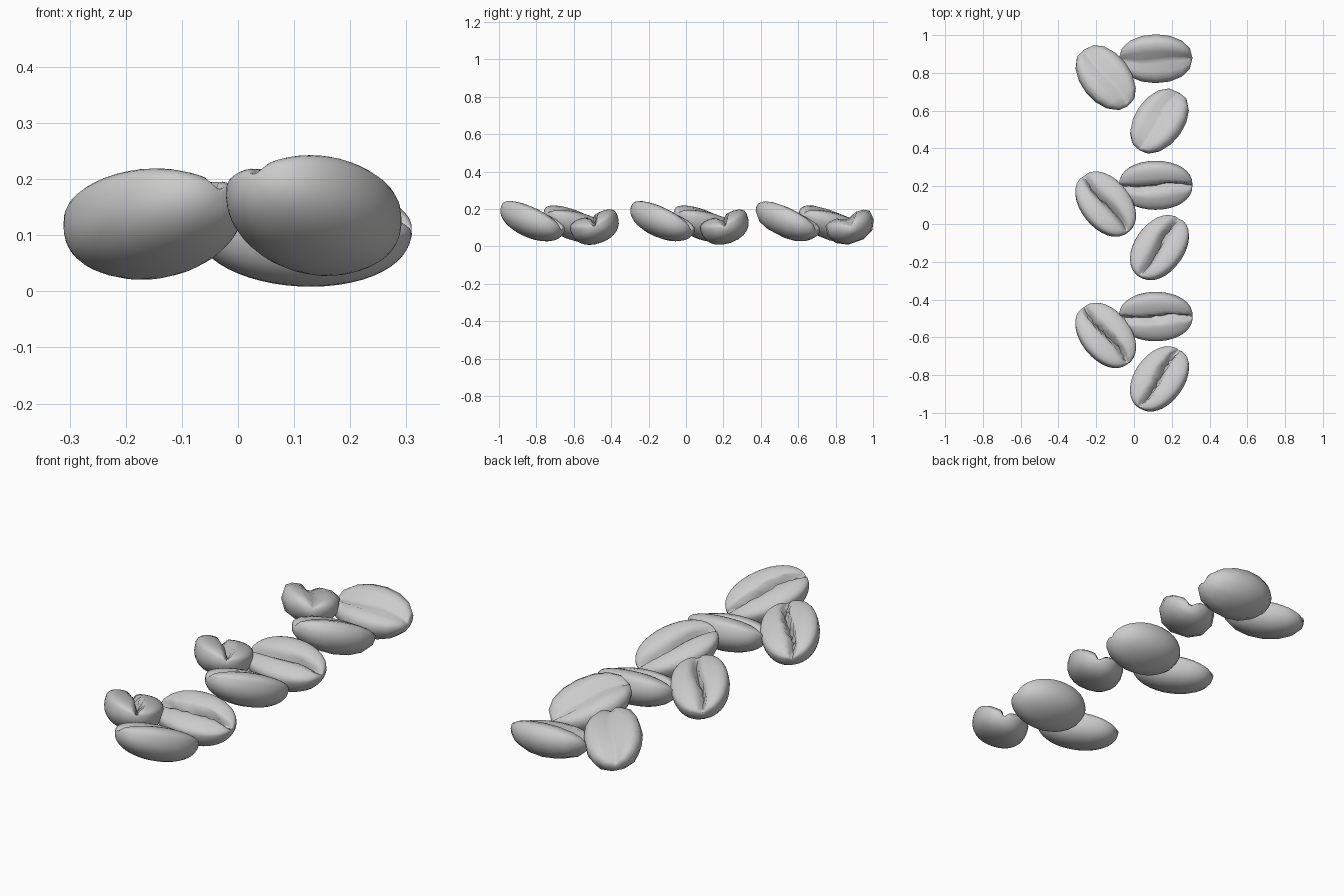
import bpy, bmesh, math, random
from mathutils import Vector, Matrix

cube = bpy.data.objects.get("Cube")
if cube:
    bpy.data.objects.remove(cube, do_unlink=True)

random.seed(4)

bean_grey = bpy.data.materials.new("bean_grey")
bean_grey.use_nodes = True
grey = (0.6, 0.6, 0.6, 1)
bean_grey.diffuse_color = grey
bean_grey.node_tree.nodes["Principled BSDF"].inputs["Base Color"].default_value = grey

LENGTH, WIDTH, BELLY, FACE = 0.195, 0.132, 0.105, 0.06   # half sizes of a bean


def spow(v, p):
    return math.copysign(abs(v) ** p, v)


def shape_point(p, rough):
    """Turn a unit sphere point (pole along x) into a bean with a creased face."""
    r = math.hypot(p.y, p.z)
    if r < 1e-4:
        return Vector((p.x * LENGTH, 0, -0.01))
    # crowd the lengthwise edges toward the crease on top
    phi = math.atan2(p.y, p.z)
    phi = spow(phi / math.pi, 1.35) * math.pi
    s, c = math.sin(phi), math.cos(phi)
    fat = r ** 0.88
    y = WIDTH * fat * spow(s, 0.9)
    z = fat * (FACE * c ** 0.55 if c > 0 else BELLY * spow(c, 0.9))
    if c > 0:
        bend = 0.012 * math.sin(p.x * 3) + random.uniform(-rough, rough)
        crease = math.exp(-(y / 0.014) ** 2)
        z -= fat * (0.05 * crease + 0.014 * math.exp(-(y / 0.06) ** 2))
        y += bend * math.exp(-(y / 0.04) ** 2) * fat
    return Vector((p.x * LENGTH, y, z))


def make_bean(name, along, normal, centre, segments, rings, rough):
    bm = bmesh.new()
    bmesh.ops.create_uvsphere(bm, u_segments=segments, v_segments=rings, radius=1)
    # the sphere's pole becomes the bean's length, a meridian lies on the crease
    for v in bm.verts:
        v.co = shape_point(Vector((v.co.z, v.co.y, v.co.x)), rough)
    # turn into the resting pose, then centre by its bounds
    x = Vector(along).normalized()
    y = Vector(normal).cross(x).normalized()
    z = x.cross(y)
    bm.transform(Matrix((x, y, z)).transposed().to_4x4())
    mid = Vector([(min(v.co[i] for v in bm.verts) + max(v.co[i] for v in bm.verts)) / 2
                  for i in range(3)])
    bmesh.ops.translate(bm, verts=bm.verts, vec=Vector(centre) - mid)
    bmesh.ops.recalc_face_normals(bm, faces=bm.faces)
    mesh = bpy.data.meshes.new(name)
    bm.to_mesh(mesh)
    bm.free()
    mesh.materials.append(bean_grey)
    obj = bpy.data.objects.new(name, mesh)
    bpy.context.collection.objects.link(obj)
    bpy.ops.object.select_all(action='DESELECT')
    obj.select_set(True)
    bpy.context.view_layer.objects.active = obj
    bpy.ops.object.shade_smooth_by_angle(angle=math.radians(60))


# resting pose of each bean in a trio: long axis, face normal, centre
POSES = {
    "side_bean": ((0.62, -0.79, 0.25), (0.03, 0.35, 1), (-0.15, 0.105, 0.12)),
    "flat_bean": ((1, 0, -0.05), (0.05, -0.35, 1), (0.115, 0.205, 0.103)),
    "leaning_bean": ((0.57, 0.82, -0.33), (-0.06, 0.44, 1), (0.135, -0.125, 0.135)),
}
# three trios, from finely to coarsely meshed: y offset, segments, rings, crease roughness
TRIOS = {
    "front": (-0.695, 40, 26, 0.008),
    "middle": (0, 28, 16, 0.004),
    "back": (0.67, 14, 8, 0),
}
for trio, (offset, segments, rings, rough) in TRIOS.items():
    for bean, (along, normal, (cx, cy, cz)) in POSES.items():
        make_bean(trio + "_" + bean, along, normal, (cx, cy + offset, cz),
                  segments, rings, rough)
